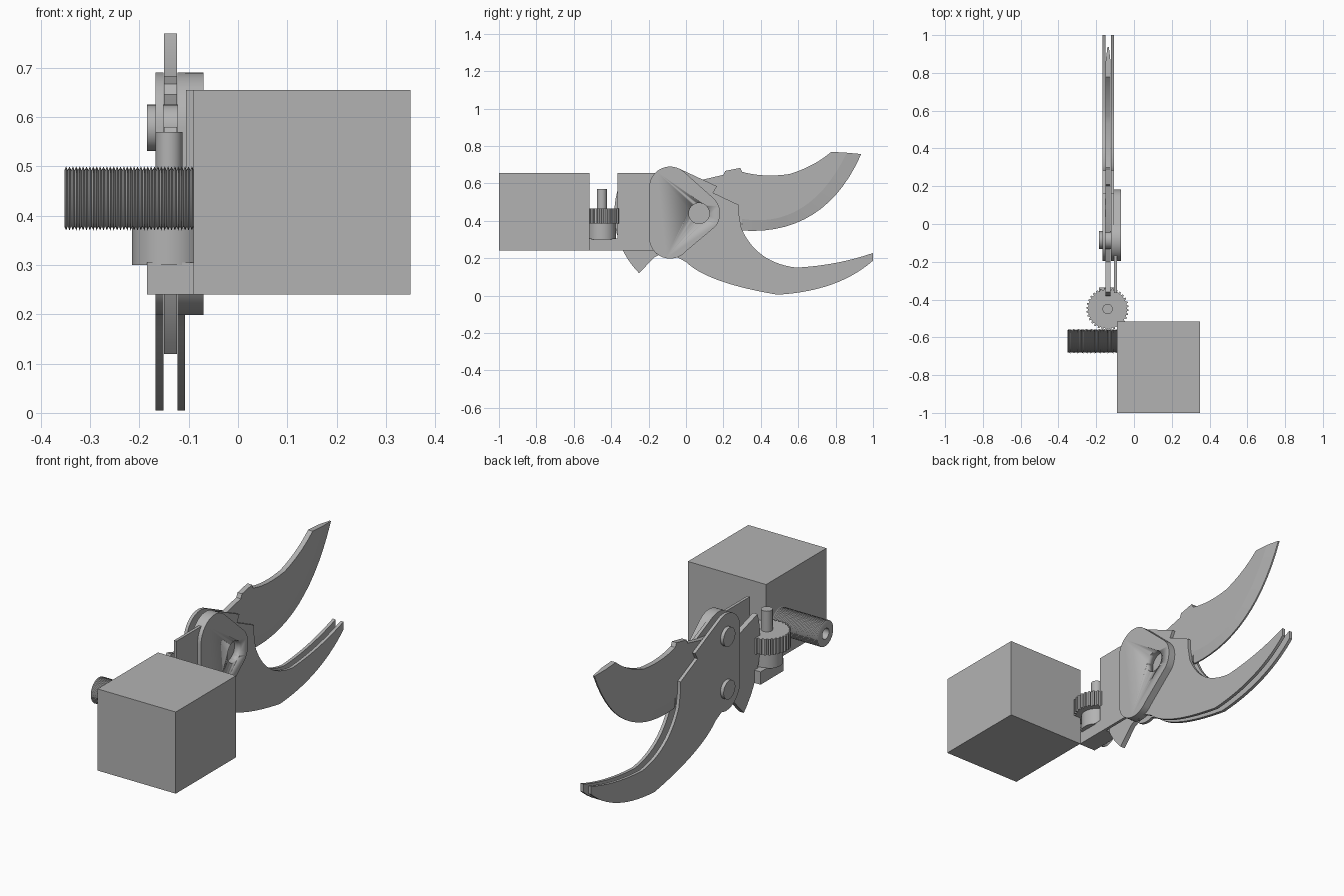
import bpy, bmesh, math
from mathutils import Vector, Matrix

cube = bpy.data.objects.get("Cube")
if cube:
    bpy.data.objects.remove(cube)

steel = bpy.data.materials.new("grey_steel")
steel.use_nodes = True
steel.diffuse_color = (0.45, 0.45, 0.45, 1)
steel.node_tree.nodes["Principled BSDF"].inputs["Base Color"].default_value = (0.45, 0.45, 0.45, 1)


def finish(name, bm, smooth=True):
    bmesh.ops.recalc_face_normals(bm, faces=bm.faces[:])
    mesh = bpy.data.meshes.new(name)
    bm.to_mesh(mesh)
    bm.free()
    mesh.materials.append(steel)
    ob = bpy.data.objects.new(name, mesh)
    bpy.context.collection.objects.link(ob)
    if smooth:
        bpy.ops.object.select_all(action='DESELECT')
        ob.select_set(True)
        bpy.context.view_layer.objects.active = ob
        bpy.ops.object.shade_smooth_by_angle(angle=math.radians(30))
    return ob


def box(name, lo, hi):
    lo, hi = Vector(lo), Vector(hi)
    bm = bmesh.new()
    bmesh.ops.create_cube(bm, size=1, matrix=Matrix.Translation((lo + hi) / 2) @ Matrix.Diagonal((*(hi - lo), 1)))
    return finish(name, bm, False)


def prism(name, pts, a, b, axis='X'):
    """Extrude an outline from a to b: (y, z) along X or (x, y) along Z."""
    place = (lambda p, t: (t, *p)) if axis == 'X' else (lambda p, t: (*p, t))
    bm = bmesh.new()
    rings = [[bm.verts.new(place(p, t)) for p in pts] for t in (a, b)]
    for ring in rings:
        bm.faces.new(ring)
    n = len(pts)
    for i in range(n):
        j = (i + 1) % n
        bm.faces.new((rings[0][i], rings[0][j], rings[1][j], rings[1][i]))
    return finish(name, bm)


def arc(c, r, start, end, n=16):
    angles = [math.radians(start + (end - start) * i / n) for i in range(n + 1)]
    return [(c[0] + r * math.cos(t), c[1] + r * math.sin(t)) for t in angles]


def bend(p, q, s, n=14):
    """Smooth curve from p through q to s."""
    out = []
    for i in range(n + 1):
        t = i / n
        w = ((1 - t) * (1 - 2 * t), 4 * t * (1 - t), t * (2 * t - 1))
        out.append(tuple(w[0] * p[k] + w[1] * q[k] + w[2] * s[k] for k in (0, 1)))
    return out


def disc(c, r, n=40):
    return arc(c, r, 0, 360, n)[:-1]


PIVOT, TOP, LOW = (0.07, 0.44), (-0.085, 0.578), (-0.085, 0.31)
R = 0.112

# Motor block and bracket
box("motor_block", (-0.09, -1, 0.24), (0.35, -0.515, 0.655))
box("bracket_base", (-0.185, -0.52, 0.24), (-0.09, -0.335, 0.305))
box("bracket_wall", (-0.105, -0.365, 0.24), (-0.09, -0.1, 0.655))

# Cover plate: rounded triangle with a pivot hole
cover = prism("cover_plate", arc(TOP, R, 48, 180) + arc(LOW, R, 180, 320) + arc(PIVOT, R, -40, 48), -0.107, -0.07)
cutter = prism("pivot_hole_cutter", disc(PIVOT, 0.055), -0.12, -0.05)
cutter.hide_render = True
cutter.hide_viewport = True
hole = cover.modifiers.new("pivot_hole", 'BOOLEAN')
hole.object = cutter
hole.solver = 'EXACT'

# Fixed jaw: twin curved plates with the blade between them
jaw = arc(TOP, R, 65, 180) + arc(LOW, R, 180, 290)
jaw += bend((0.0, 0.18), (0.18, 0.08), (0.49, 0.005)) + bend((0.49, 0.005), (0.78, 0.06), (1.0, 0.187))[1:]
jaw += bend((1.0, 0.228), (0.8, 0.175), (0.59, 0.15)) + bend((0.59, 0.15), (0.41, 0.215), (0.296, 0.36))[1:]
jaw += [(0.282, 0.44), (0.282, 0.485), (0.145, 0.55), (0.165, 0.585)]
for side, x in (("right", -0.167), ("left", -0.123)):
    prism(side + "_jaw_plate", jaw, x, x + 0.016)

# Moving blade with a rear sector
inner = bend((0.86, 0.764), (0.62, 0.47), (0.3, 0.41))
edge = bend((0.937, 0.757), (0.68, 0.435), (0.296, 0.348))
spine = bend((0.3, 0.662), (0.42, 0.643), (0.553, 0.65)) + bend((0.553, 0.65), (0.675, 0.7), (0.777, 0.769))[1:]
blade = [(0.09, 0.62), (0.2, 0.646), (0.21, 0.667), (0.29, 0.683)] + spine + inner
blade += [(0.296, 0.36), (0.1, 0.33), (-0.17, 0.205)] + arc(PIVOT, 0.453, 225, 162)
blade += [(-0.2, 0.53), (-0.05, 0.6)]
prism("blade", blade, -0.150, -0.124)

# Ground cutting edge, thinning outward
bm = bmesh.new()
rows = [[bm.verts.new((x, *p)) for p in line]
        for line, x in ((inner, -0.150), (inner, -0.124), (edge, -0.133), (edge, -0.141))]
for k in range(4):
    a, b = rows[k], rows[(k + 1) % 4]
    for i in range(len(inner) - 1):
        bm.faces.new((a[i], a[i + 1], b[i + 1], b[i]))
for i in (0, -1):
    bm.faces.new([row[i] for row in rows])
finish("cutting_edge", bm)

# Bolts
for label, c in (("upper", TOP), ("lower", LOW)):
    prism(label + "_bolt", disc(c, 0.047), -0.185, -0.1)

# Adjusting wheel with hub and pin
AXLE = (-0.14, -0.45)
teeth = 32
wheel = []
for i in range(teeth):
    for f, r in ((0, 0.103), (0.4, 0.103), (0.5, 0.112), (0.9, 0.112)):
        t = math.tau * (i + f) / teeth
        wheel.append((AXLE[0] + r * math.cos(t), AXLE[1] + r * math.sin(t)))
prism("toothed_wheel", wheel, 0.385, 0.465, 'Z')
prism("wheel_hub", disc(AXLE, 0.075), 0.3, 0.39, 'Z')
prism("wheel_pin", disc(AXLE, 0.027), 0.46, 0.57, 'Z')

# Threaded shaft with a recessed end, turned around X
threads, x0, x1 = 38, -0.352, -0.09
profile = [(x0 + 0.05, 0), (x0 + 0.05, 0.027), (x0, 0.027), (x0, 0.057)]
for i in range(threads):
    step = (x1 - x0) / threads
    profile += [(x0 + step * (i + 0.5), 0.065), (x0 + step * (i + 1), 0.057)]
profile.append((x1, 0))
bm = bmesh.new()
verts = [bm.verts.new((x, -0.62, 0.435 + r)) for x, r in profile]
edges = [bm.edges.new(pair) for pair in zip(verts, verts[1:])]
bmesh.ops.spin(bm, geom=verts + edges, cent=(0, -0.62, 0.435), axis=(1, 0, 0), angle=math.tau, steps=40)
bmesh.ops.remove_doubles(bm, verts=bm.verts[:], dist=0.0001)
finish("threaded_shaft", bm)
